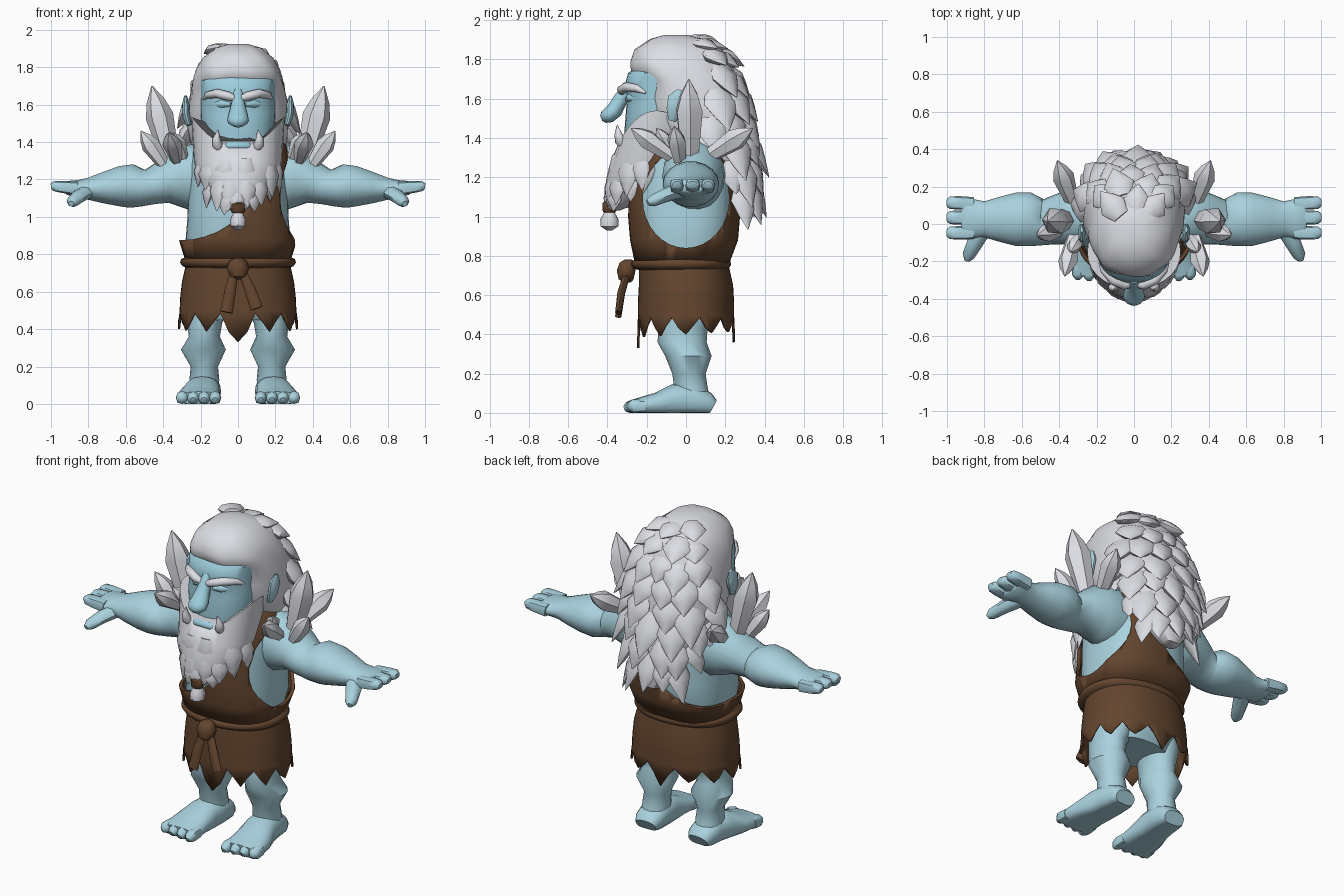
import bpy, bmesh, math, random
from mathutils import Vector

random.seed(4)


def material(name, rgb):
    m = bpy.data.materials.new(name)
    m.diffuse_color = (*rgb, 1)
    return m


SKIN = material("blue_skin", (0.40, 0.645, 0.735))
FACE = material("face_blue", (0.34, 0.61, 0.72))
HAIR = material("pale_grey", (0.72, 0.73, 0.775))
HIDE = material("brown_hide", (0.125, 0.06, 0.028))


def spow(v, p):
    return math.copysign(abs(v) ** (2 / p), v)


def ring(z, cx, cy, rx, ry, n=24, p=2.0):
    """Horizontal rounded cross-section."""
    A = [2 * math.pi * i / n for i in range(n)]
    return [Vector((cx + rx * spow(math.cos(a), p), cy + ry * spow(math.sin(a), p), z)) for a in A]


def rings(keys, n=24, p=2.0, cx=0):
    return [ring(z, cx, cy, rx, ry, n, p) for z, cy, rx, ry in keys]


def tube(stations, n=12, p=2.0, ref=(0, 0, 1)):
    """Cross-sections along a path; station = (x, y, z, half width, half height)."""
    P = [Vector(s[:3]) for s in stations]
    out = []
    for i, s in enumerate(stations):
        t = (P[min(i + 1, len(P) - 1)] - P[max(i - 1, 0)]).normalized()
        side = t.cross(Vector(ref)).normalized()
        nrm = side.cross(t)
        out.append([P[i] + side * s[3] * spow(math.cos(a), p) + nrm * s[4] * spow(math.sin(a), p)
                    for a in (2 * math.pi * k / n for k in range(n))])
    return out


def build(name, mat, lofts, angle=45, caps=True, side=1):
    """Skin one or more lists of rings into an object; side=-1 mirrors in x."""
    bm = bmesh.new()
    for loft in lofts:
        rows = [[bm.verts.new((v.x * side, v.y, max(v.z, 0))) for v in r] for r in loft]
        n = len(rows[0])
        for a, b in zip(rows, rows[1:]):
            for i in range(n):
                bm.faces.new((a[i], a[(i + 1) % n], b[(i + 1) % n], b[i]))
        if caps:
            bm.faces.new(rows[0])
            bm.faces.new(rows[-1])
    bmesh.ops.recalc_face_normals(bm, faces=bm.faces[:])
    me = bpy.data.meshes.new(name)
    bm.to_mesh(me)
    bm.free()
    me.materials.append(mat)
    me.shade_smooth()
    me.set_sharp_from_angle(angle=math.radians(angle))
    ob = bpy.data.objects.new(name, me)
    bpy.context.collection.objects.link(ob)
    return ob


def solidify(ob, t):
    m = ob.modifiers.new("thickness", 'SOLIDIFY')
    m.thickness, m.offset = t, -1


def tufts(keys, rows, p, jitter=6):
    """Rows of pointed locks on a lofted surface: z, count, first/last angle, length, outward, width."""
    out = []
    for z, n, a0, a1, length, outward, w in rows:
        hi, lo = next((a, b) for a, b in zip(keys, keys[1:]) if a[0] >= z >= b[0])
        f = (hi[0] - z) / (hi[0] - lo[0])
        cy, rx, ry = (hi[k] + (lo[k] - hi[k]) * f for k in (1, 2, 3))
        for i in range(n):
            a = math.radians(a0 + (a1 - a0) * (i / (n - 1)) + random.uniform(-jitter, jitter))
            o = Vector((math.cos(a), math.sin(a), 0))
            base = Vector((rx * spow(o.x, p) * .9, cy + ry * spow(o.y, p) * .9, z + random.uniform(-.015, .015)))
            d = (o * outward - Vector((0, 0, math.sqrt(1 - outward ** 2)))) * length * random.uniform(.8, 1.2)
            out.append(tube([(*(base + d * k), w * s, w * .45 * s)
                             for k, s in ((-.15, .6), (.35, 1), (.7, .6), (1.08, .03))], 8))
    return out


# Torso and the hide tunic over it
body = [(.45, 0, .18, .14), (.55, 0, .24, .19), (.76, -.02, .255, .215), (.88, -.01, .28, .25),
        (1.0, -.01, .27, .26), (1.15, -.01, .265, .26), (1.28, 0, .26, .245), (1.38, 0, .235, .20),
        (1.45, 0, .16, .13)]
build("torso", SKIN, [rings(body, 32, 2.5)])
cloth = [(z, cy, rx + .025 + (.012 if z == .88 else 0), ry + .025) for z, cy, rx, ry in body[2:]]
tunic = build("tunic", HIDE, [rings(cloth, 48, 2.5)], caps=False)
solidify(tunic, .02)
cutters = [build("neck_cutter", HIDE, [tube([(-.31, -.6, 1.35, .47, .475), (-.31, .6, 1.35, .47, .475)], 40)]),
           build("armhole_cutter", HIDE, [tube([(.08, 0, 1.09, .22, .25), (.7, 0, 1.09, .22, .25)], 32)])]
for c in cutters:
    c.hide_render = True
    m = tunic.modifiers.new("cut", 'BOOLEAN')
    m.operation, m.object, m.solver = 'DIFFERENCE', c, 'EXACT'
dg = bpy.context.evaluated_depsgraph_get()
cut_mesh = bpy.data.meshes.new_from_object(tunic.evaluated_get(dg))
tunic.modifiers.clear()
tunic.data = cut_mesh
for c in cutters:
    bpy.data.objects.remove(c)

# Skirt with a ragged hem
skirt = rings([(.80, -.01, .265, .22), (.74, -.01, .28, .23), (.65, 0, .30, .24),
               (.56, 0, .31, .245), (.50, 0, .312, .245)], 48, 2.2)
hem = ring(.48, 0, 0, .322, .25, 48, 2.2)
for i, v in enumerate(hem):
    tip = {36: .33, 12: .36}.get(i, .40 + .015 * math.sin(i * 1.7))
    v.z = (tip, (tip + .48) / 2, .485, (tip + .48) / 2)[i % 4]
    if i in (35, 37):
        v.z = .385
solidify(build("skirt", HIDE, [skirt + [hem]], caps=False), .012)

# Rope belt, knot and hanging ends
build("belt", HIDE, [rings([(.725, -.02, .26, .21), (.735, -.025, .295, .242), (.755, -.025, .31, .255),
                            (.775, -.025, .305, .25), (.79, -.02, .26, .21)], 40, 2.2)], 60)
build("belt_knot", HIDE, [rings([(.665, -.30, .02, .02), (.68, -.305, .045, .04), (.725, -.305, .06, .05),
                                 (.765, -.30, .045, .04), (.78, -.295, .02, .02)], 10)])
for s, x, z in ((-1, -.062, .49), (1, .10, .51)):
    build("belt_end", HIDE, [tube([(s * .02, -.30, .71, .022, .018), (x * .65, -.33, .61, .03, .02),
                                   (x, -.345, z, .034, .016)], 8, ref=(0, 1, 0))])

# Limbs, mirrored
leg = [(.62, .14, 0, .125, .15), (.50, .165, 0, .108, .14), (.43, .178, -.015, .093, .125),
       (.36, .18, -.02, .083, .125), (.29, .185, .012, .12, .118), (.20, .18, .015, .073, .085),
       (.13, .18, .025, .08, .085), (.06, .18, .04, .075, .085)]
foot = [(.177, .137, .03, .065, .04), (.178, .11, .045, .082, .06), (.18, .03, .065, .09, .083),
        (.19, -.06, .062, .095, .085), (.205, -.15, .045, .112, .058), (.21, -.23, .035, .118, .045),
        (.21, -.275, .03, .112, .036)]
arm = [(.16, .04, 1.21, .15, .165), (.25, .04, 1.21, .16, .18), (.32, .035, 1.205, .157, .16),
       (.40, .025, 1.185, .135, .115), (.47, .01, 1.16, .122, .096), (.51, .01, 1.155, .128, .10),
       (.57, .025, 1.165, .145, .118), (.63, .025, 1.163, .143, .11), (.72, .025, 1.155, .12, .085),
       (.80, .025, 1.15, .096, .06), (.86, .027, 1.15, .105, .047), (.91, .032, 1.155, .11, .038),
       (.925, .032, 1.155, .09, .025)]
shards = [((.36, .02, 1.30), (.46, .015, 1.70), .075), ((.33, -.08, 1.31), (.37, -.28, 1.45), .052),
          ((.33, .12, 1.31), (.41, .34, 1.45), .058), ((.39, -.03, 1.27), (.52, -.06, 1.46), .05),
          ((.29, -.07, 1.32), (.34, -.15, 1.45), .04)]
for s, tag in ((1, "left"), (-1, "right")):
    build("leg_" + tag, SKIN, [[ring(z, x, y, a, b, 16) for z, x, y, a, b in leg]], 50, side=s)
    toes = [tube([(.122 + .059 * i, -.21, .034, .03, .032), (.122 + .059 * i, -.27, .033, .033, .036),
                  (.122 + .059 * i, -.298 + .006 * i, .028, .028, .028),
                  (.122 + .059 * i, -.315 + .007 * i, .022, .014, .014)], 8, 2.3) for i in range(4)]
    build("foot_" + tag, SKIN, [tube(foot, 16, 2.4)] + toes, 50, side=s)
    fingers = [tube([(.86, y, 1.152, r, .036), (.94, y * 1.05, 1.16, r, .032),
                     (.985, y * 1.05, 1.165, r * .92, .027), (1.0, y * 1.05, 1.163, r * .6, .016)], 8, 2.8)
               for y, r in ((-.045, .036), (.033, .038), (.108, .036))]
    thumb = tube([(.80, -.01, 1.14, .05, .042), (.85, -.10, 1.11, .043, .036),
                  (.885, -.17, 1.08, .034, .03), (.892, -.195, 1.07, .016, .016)], 8)
    build("arm_" + tag, SKIN, [tube(arm, 18)], 50, side=s)
    build("hand_" + tag, SKIN, fingers + [thumb], 50, side=s)
    # Shoulder crystals
    crystals = []
    for a, b, r in shards:
        a, b = Vector(a), Vector(b)
        crystals.append(tube([(*a.lerp(b, k), r * w, r * w) for k, w in
                              ((-.15, .55), (.6, 1), (.8, .66), (1, .04))], 6, ref=(0, 1, .3)))
    build("shoulder_crystals_" + tag, HAIR, crystals, 30, side=s)
    # Ears, brows, eyelids and tusks
    build("ear_" + tag, SKIN, [tube([(.262, -.07, 1.49, .015, .02), (.277, -.06, 1.54, .02, .042),
                                     (.28, -.045, 1.60, .02, .05), (.28, -.03, 1.645, .008, .015)],
                                    10, ref=(0, 1, 0))], side=s)
    build("brow_" + tag, HAIR, [tube([(.012, -.325, 1.63, .014, .014), (.05, -.328, 1.645, .025, .024),
                                      (.11, -.30, 1.66, .027, .024), (.16, -.245, 1.652, .022, .02),
                                      (.185, -.205, 1.63, .006, .006)], 8)], 60, side=s)
    build("eyelid_" + tag, FACE, [tube([(.04, -.30, 1.60, .01, .01), (.085, -.285, 1.605, .022, .024),
                                        (.135, -.245, 1.60, .01, .01)], 8)], side=s)
    build("tusk_" + tag, HAIR, [tube([(.10, -.315, 1.36, .02, .02), (.11, -.335, 1.385, .028, .028),
                                      (.115, -.345, 1.42, .02, .02), (.105, -.35, 1.465, .003, .003)],
                                     8, ref=(0, 1, 0))], side=s)

# Face, nose and lower lip
build("face", FACE, [rings([(1.30, -.14, .16, .16), (1.42, -.14, .19, .175), (1.55, -.13, .2, .175),
                            (1.61, -.12, .2, .18), (1.66, -.12, .2, .195), (1.73, -.12, .2, .175),
                            (1.80, -.1, .12, .1)], 28, 2.3)])
build("nose", FACE, [tube([(0, -.29, 1.67, .026, .03), (0, -.325, 1.61, .036, .036),
                           (0, -.365, 1.54, .054, .042), (0, -.395, 1.515, .058, .04),
                           (0, -.42, 1.505, .042, .03), (0, -.432, 1.50, .018, .014)], 12)])
build("lower_lip", FACE, [tube([(-.10, -.30, 1.365, .01, .01), (-.05, -.33, 1.38, .02, .022),
                                (.05, -.33, 1.38, .02, .022), (.10, -.30, 1.365, .01, .01)], 8)])

# Hair mass with a wavy surface and layered locks
hair = [(1.925, -.05, .05, .06), (1.905, -.05, .12, .13), (1.85, -.04, .187, .22), (1.79, -.025, .222, .255),
        (1.745, -.015, .237, .265), (1.70, .02, .25, .25), (1.6, .045, .265, .262), (1.5, .06, .272, .262),
        (1.42, .09, .265, .245), (1.35, .125, .25, .225), (1.2, .20, .19, .155), (1.08, .27, .12, .095),
        (1.0, .31, .05, .04)]
mass = rings(hair, 40, 2.4)
for r, (z, cy, rx, ry) in zip(mass, hair):
    for i, v in enumerate(r):
        k = 1 + .018 * math.sin(i * 2 * math.pi / 40 * 8 + z * 25)
        v.x, v.y = v.x * k, cy + (v.y - cy) * k
build("hair", HAIR, [mass], 70)
hair_rows = [(1.895, 3, 55, 125, .13, .98, .075), (1.83, 4, 50, 130, .13, .88, .085),
             (1.74, 5, 45, 135, .15, .66, .09), (1.63, 6, 22, 158, .19, .58, .095),
             (1.51, 6, 8, 172, .20, .48, .095), (1.40, 7, 5, 175, .20, .45, .09),
             (1.28, 6, 15, 165, .20, .38, .085), (1.16, 5, 25, 155, .18, .34, .07)]
build("hair_locks", HAIR, tufts(hair, hair_rows, 2.4), 50)

# Beard, its ragged edge, and the bound tip
beard = [(1.37, -.15, .25, .195), (1.29, -.18, .235, .20), (1.2, -.225, .20, .18), (1.13, -.265, .15, .145),
         (1.07, -.32, .085, .085), (1.03, -.375, .035, .035)]
shape = rings(beard, 28, 2.1)
for v in shape[0]:
    v.z += .17 * (abs(v.x) / .25) ** 2
build("beard", HAIR, [shape], 70)
build("beard_locks", HAIR, tufts(beard, [(1.28, 6, 190, 350, .14, .1, .065), (1.18, 6, 200, 340, .13, .1, .055),
                                         (1.11, 3, 230, 310, .10, .1, .05)], 2.1), 50)
build("beard_band", HIDE, [rings([(1.02, -.39, .03, .03), (1.03, -.39, .038, .038),
                                  (1.068, -.39, .038, .038), (1.078, -.385, .03, .03)], 10)])
build("beard_tip", HAIR, [rings([(1.03, -.39, .022, .022), (.985, -.39, .042, .047),
                                 (.95, -.39, .04, .045), (.93, -.39, .012, .015)], 8)])
